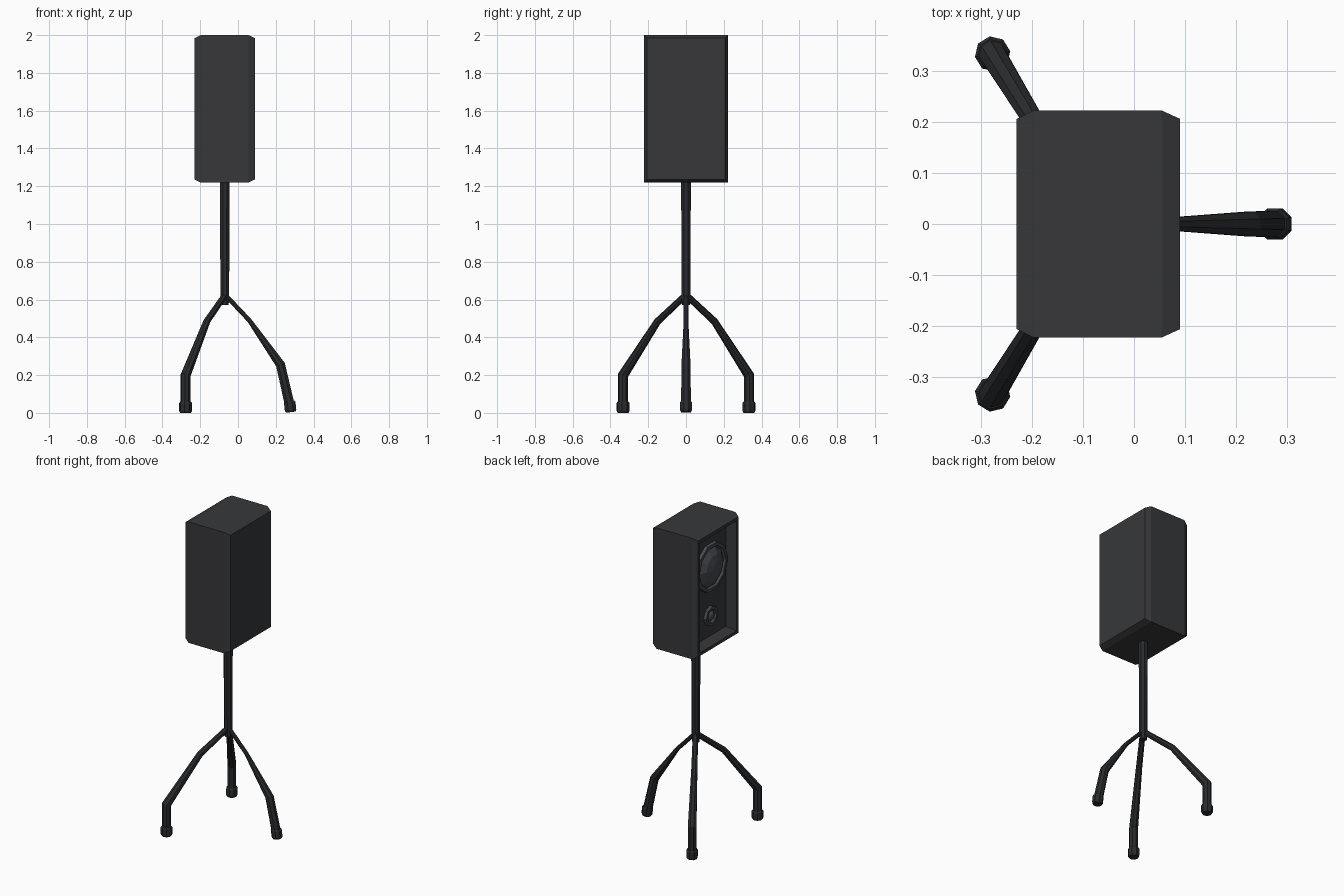
import bpy, bmesh
from math import cos, sin, pi
from mathutils import Vector

if "Cube" in bpy.data.objects:
    bpy.data.objects.remove(bpy.data.objects["Cube"])


def material(name, rgb):
    m = bpy.data.materials.new(name)
    m.diffuse_color = (*rgb, 1)
    m.use_nodes = True
    m.node_tree.nodes["Principled BSDF"].inputs["Base Color"].default_value = m.diffuse_color
    return m


CASE = material("case_black", (0.038, 0.039, 0.042))
METAL = material("stand_black", (0.022, 0.024, 0.027))
CONE = material("cone_grey", (0.06, 0.066, 0.078))


def loft(name, rings, mat):
    """Skin a list of equal-length point rings and cap both ends."""
    bm = bmesh.new()
    rows = [[bm.verts.new(p) for p in ring] for ring in rings]
    for a, b in zip(rows, rows[1:]):
        for i in range(len(a)):
            j = (i + 1) % len(a)
            bm.faces.new((a[i], a[j], b[j], b[i]))
    bm.faces.new(rows[0])
    bm.faces.new(rows[-1])
    bmesh.ops.recalc_face_normals(bm, faces=bm.faces)
    me = bpy.data.meshes.new(name)
    bm.to_mesh(me)
    bm.free()
    me.materials.append(mat)
    ob = bpy.data.objects.new(name, me)
    bpy.context.collection.objects.link(ob)
    return ob


def tube(name, path, mat, side, sides=8):
    """Mitred tube along a planar path of (x, y, z, radius)."""
    pts = [Vector(p[:3]) for p in path]
    side = Vector(side).normalized()
    rings = []
    for i, p in enumerate(pts):
        t_in = (p - pts[i - 1]).normalized() if i else (pts[1] - p).normalized()
        t_out = (pts[i + 1] - p).normalized() if i + 1 < len(pts) else t_in
        t = (t_in + t_out).normalized()
        n = t.cross(side) / t.dot(t_in)
        r = path[i][3]
        rings.append([p + r * (cos(a) * side + sin(a) * n)
                      for a in (2 * pi * (k + 0.5) / sides for k in range(sides))])
    return loft(name, rings, mat)


def driver(name, z, profile, mat, sides=10):
    """Round driver turned about the x axis from (x, radius) points."""
    return loft(name, [[(x, r * cos(2 * pi * k / sides), z + r * sin(2 * pi * k / sides))
                        for k in range(sides)] for x, r in profile], mat)


# Cabinet: chamfered box with a recessed baffle on the -x side
def rect(x, inset):
    y, z = 0.222 - inset, 0.39 - inset
    return [(x, -y, 1.61 - z), (x, y, 1.61 - z), (x, y, 1.61 + z), (x, -y, 1.61 + z)]


loft("cabinet", [rect(x, i) for x, i in (
    (0.09, 0.016), (0.055, 0), (-0.198, 0), (-0.23, 0.016),
    (-0.23, 0.036), (-0.17, 0.058))], CASE)

# Woofer above, tweeter below
driver("woofer", 1.725, [(-0.168, 0.158), (-0.19, 0.155), (-0.192, 0.135),
                         (-0.18, 0.125), (-0.205, 0.085), (-0.217, 0.035)], CONE)
driver("tweeter", 1.41, [(-0.168, 0.066), (-0.188, 0.062), (-0.188, 0.045),
                         (-0.174, 0.036), (-0.188, 0.022), (-0.193, 0.008)], CONE, 8)

# Pole
tube("pole", [(-0.07, 0, 0.57, 0.022), (-0.07, 0, 0.62, 0.025),
              (-0.07, 0, 1.23, 0.028)], METAL, (0, 1, 0))

# Single leg with its foot
tube("right_leg", [(-0.068, 0, 0.625, 0.013), (0.06, 0, 0.49, 0.013),
                   (0.225, 0, 0.255, 0.026), (0.272, 0, 0.05, 0.028)], METAL, (0, 1, 0))
FOOT = ((0.064, 0.027), (0.055, 0.033), (0.015, 0.033), (0.004, 0.027))
tube("right_foot", [(0.273 + (0.06 - z) * 0.12, 0, max(z, 0.004), r) for z, r in FOOT],
     METAL, (0, 1, 0))

# Mirrored pair of legs with feet
for s, label in ((-1, "front"), (1, "back")):
    side = (0.335 * s, 0.207, 0)
    tube(label + "_leg", [(-0.068, 0, 0.625, 0.017), (-0.165, s * 0.15, 0.485, 0.019),
                          (-0.277, s * 0.333, 0.2, 0.027),
                          (-0.277, s * 0.333, 0.05, 0.027)], METAL, (s * 0.85, 0.53, 0))
    tube(label + "_foot", [(-0.277, s * 0.333, z - 0.004, r + 0.002) for z, r in FOOT],
         METAL, side)
